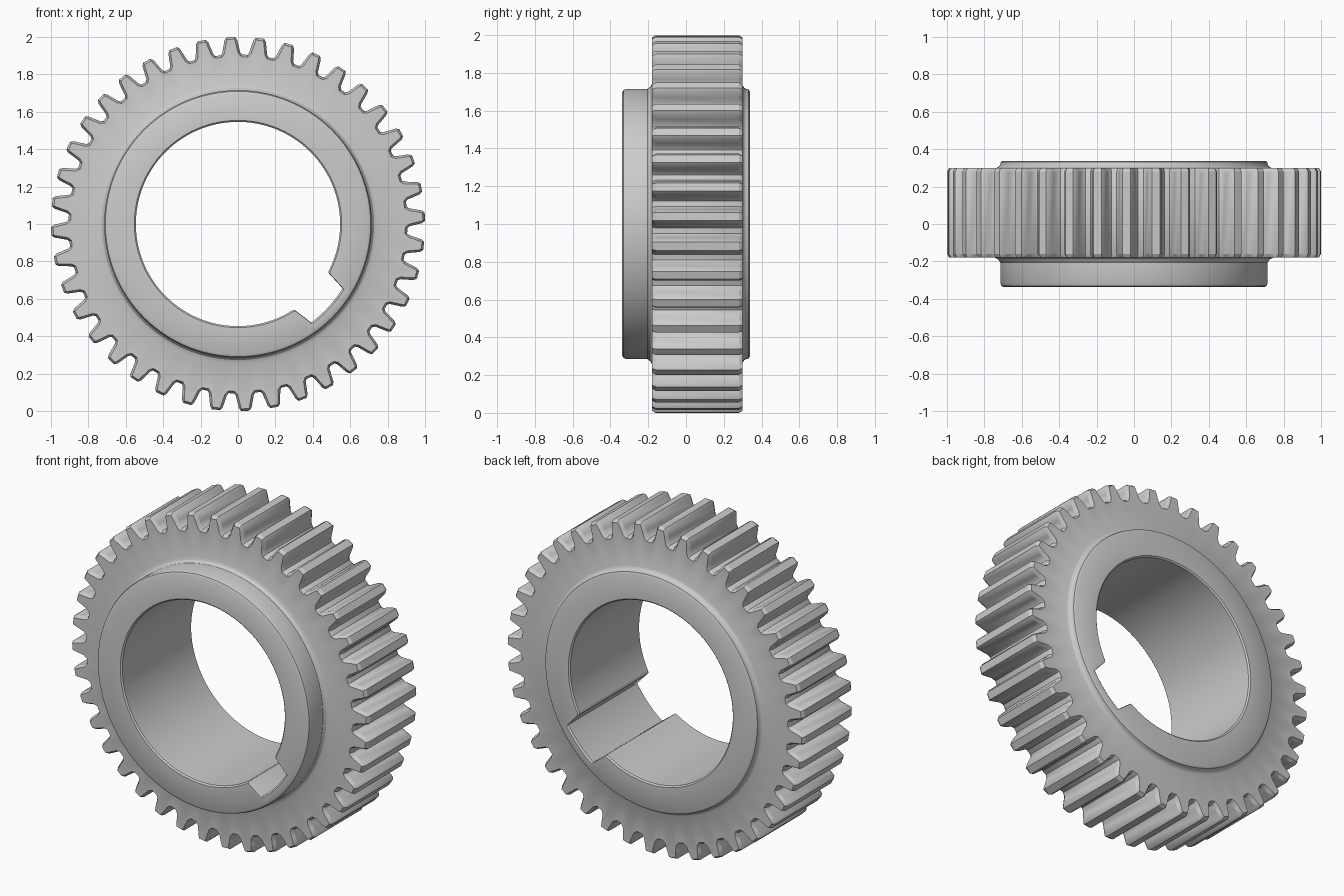
import bpy, bmesh
from math import radians, cos, sin, hypot, atan2, degrees
from mathutils import Vector

if "Cube" in bpy.data.objects:
    bpy.data.objects.remove(bpy.data.objects["Cube"])

TEETH, PER = 40, 10
N = TEETH * PER
STEP = 360 / N
PHASE = 2.25
START = PHASE - 4.5 * STEP


def polar(a, r):
    return Vector((r * cos(radians(a)), r * sin(radians(a))))


def circle(r):
    return [polar(START + STEP * i, r) for i in range(N)]


# Toothed outline: half-tooth as (half angle, radius), mirrored and repeated
half = [(3.6, 0.906), (3.0, 0.918), (2.5, 0.95), (1.95, 0.985), (1.25, 1.0)]
tooth = [(-a, r) for a, r in half] + [(a, r) for a, r in reversed(half)]
outline = [polar(PHASE + 9 * t + a, r) for t in range(TEETH) for a, r in tooth]


def inset(pts, d):
    out = []
    for i, p in enumerate(pts):
        t = (pts[(i + 1) % len(pts)] - pts[i - 1]).normalized()
        out.append(p + Vector((-t.y, t.x)) * d)
    return out


# Bore outline with a keyway at the lower right
def bore(scale=1.0):
    pts = []
    key = 355
    inner = Vector((0.533, 0.134))
    outer = Vector((0.644, 0.124))
    a_out = degrees(atan2(outer.y, outer.x))
    for i in range(N):
        d = (i - key + N // 2) % N - N // 2
        s = 1 if d >= 0 else -1
        if abs(d) <= 12:
            a, r = d * a_out / 12, 0.656
        elif abs(d) <= 16:
            w = outer.lerp(inner, (abs(d) - 12) / 4)
            a, r = s * degrees(atan2(w.y, w.x)), hypot(w.x, w.y)
        else:
            a, r = d * STEP, 0.546
        pts.append(polar(317.5 + a, r * scale))
    return pts


bm = bmesh.new()
small = inset(outline, 0.012)
# Closed chain of cross-sections: teeth, front hub, bore, back hub
sections = [(0.30, small), (0.28, outline), (-0.16, outline), (-0.18, small)]
sections += [(y, circle(r)) for y, r in (
    (-0.18, 0.745), (-0.188, 0.727), (-0.205, 0.715), (-0.315, 0.715),
    (-0.331, 0.709), (-0.338, 0.695))]
sections += [(-0.338, bore(1.015)), (-0.33, bore()),
             (0.33, bore()), (0.338, bore(1.015))]
sections += [(y, circle(r)) for y, r in (
    (0.338, 0.70), (0.332, 0.712), (0.318, 0.715), (0.307, 0.722), (0.30, 0.735))]

rings = [[bm.verts.new((p.x, y, p.y + 1.0)) for p in pts] for y, pts in sections]
for k, a in enumerate(rings):
    b = rings[(k + 1) % len(rings)]
    for i in range(N):
        j = (i + 1) % N
        bm.faces.new((a[i], a[j], b[j], b[i]))
bmesh.ops.recalc_face_normals(bm, faces=bm.faces)

mesh = bpy.data.meshes.new("gear_wheel")
bm.to_mesh(mesh)
bm.free()
gear = bpy.data.objects.new("gear_wheel", mesh)
bpy.context.collection.objects.link(gear)
bpy.context.view_layer.objects.active = gear
gear.select_set(True)
bpy.ops.object.shade_smooth_by_angle(angle=radians(30))
